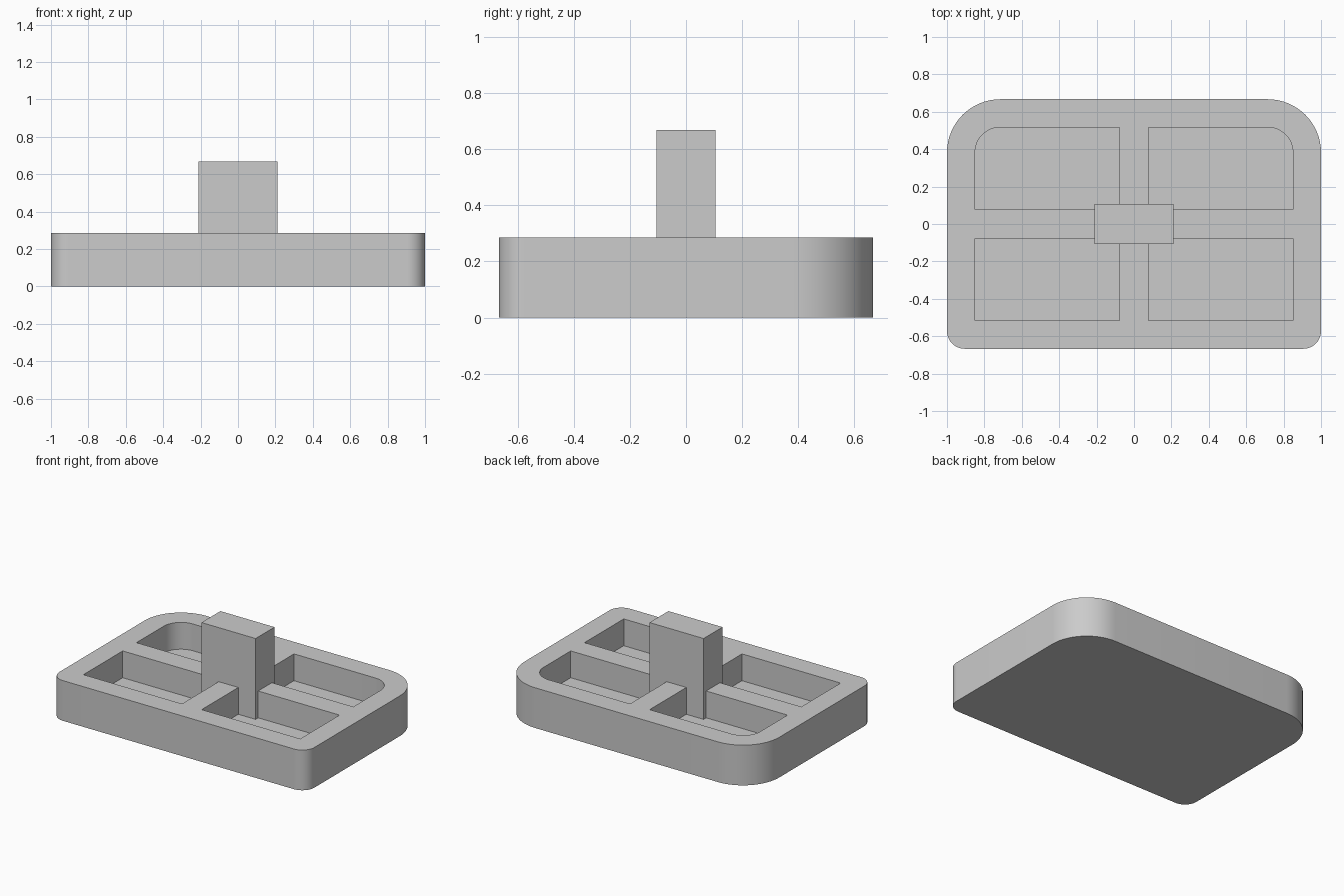
import bpy, bmesh, math

if "Cube" in bpy.data.objects:
    bpy.data.objects.remove(bpy.data.objects["Cube"])

grey = bpy.data.materials.new("grey")
grey.diffuse_color = (0.6, 0.6, 0.6, 1)
grey.use_nodes = True
grey.node_tree.nodes["Principled BSDF"].inputs["Base Color"].default_value = grey.diffuse_color

W, D, H = 1.0, 0.667, 0.285      # half width, half depth, height of the tray
WALL, RIB, FLOOR = 0.15, 0.077, 0.095
R_BACK, R_FRONT = 0.285, 0.095


def outline(x0, x1, y0, y1, radii, steps=16):
    """Rectangle with a radius per corner: back right, back left, front left, front right."""
    corners = [(x1, y1, -1, -1), (x0, y1, 1, -1), (x0, y0, 1, 1), (x1, y0, -1, 1)]
    pts = []
    for i, ((x, y, sx, sy), r) in enumerate(zip(corners, radii)):
        if r == 0:
            pts.append((x, y))
            continue
        for k in range(steps + 1):
            a = math.pi / 2 * (i + k / steps)
            pts.append((x + sx * r + r * math.cos(a), y + sy * r + r * math.sin(a)))
    return pts


def prism(name, pts, z0, z1):
    bm = bmesh.new()
    base = bm.faces.new([bm.verts.new((x, y, z0)) for x, y in pts])
    ext = bmesh.ops.extrude_face_region(bm, geom=[base])
    top = [v for v in ext["geom"] if isinstance(v, bmesh.types.BMVert)]
    bmesh.ops.translate(bm, verts=top, vec=(0, 0, z1 - z0))
    bmesh.ops.recalc_face_normals(bm, faces=bm.faces[:])
    mesh = bpy.data.meshes.new(name)
    bm.to_mesh(mesh)
    bm.free()
    mesh.materials.append(grey)
    obj = bpy.data.objects.new(name, mesh)
    bpy.context.collection.objects.link(obj)
    return obj


# Tray body with large back corners and small front corners
tray = prism("tray", outline(-W, W, -D, D, (R_BACK, R_BACK, R_FRONT, R_FRONT)), 0, H)
bpy.context.view_layer.objects.active = tray

# Four pockets, leaving a cross of ribs; only the outer back corners are rounded
r = R_BACK - WALL
for side in (-1, 1):
    x0, x1 = sorted((side * RIB, side * (W - WALL)))
    for end in (-1, 1):
        y0, y1 = sorted((end * RIB, end * (D - WALL)))
        radii = (r if side > 0 and end > 0 else 0, r if side < 0 and end > 0 else 0, 0, 0)
        cutter = prism("pocket_cutter", outline(x0, x1, y0, y1, radii), FLOOR, H + 0.2)
        cutter.hide_render = True
        mod = tray.modifiers.new("pocket", "BOOLEAN")
        mod.operation, mod.solver, mod.object = "DIFFERENCE", "EXACT", cutter
        bpy.ops.object.modifier_apply(modifier=mod.name)
        bpy.data.objects.remove(cutter)

# Smooth the rounded corners, keep the rims sharp
tray.select_set(True)
bpy.ops.object.shade_smooth_by_angle(angle=math.radians(30))

# Central post standing on the pocket floor
prism("center_post", outline(-0.212, 0.212, -0.106, 0.106, (0, 0, 0, 0)), FLOOR - 0.005, 0.668)
